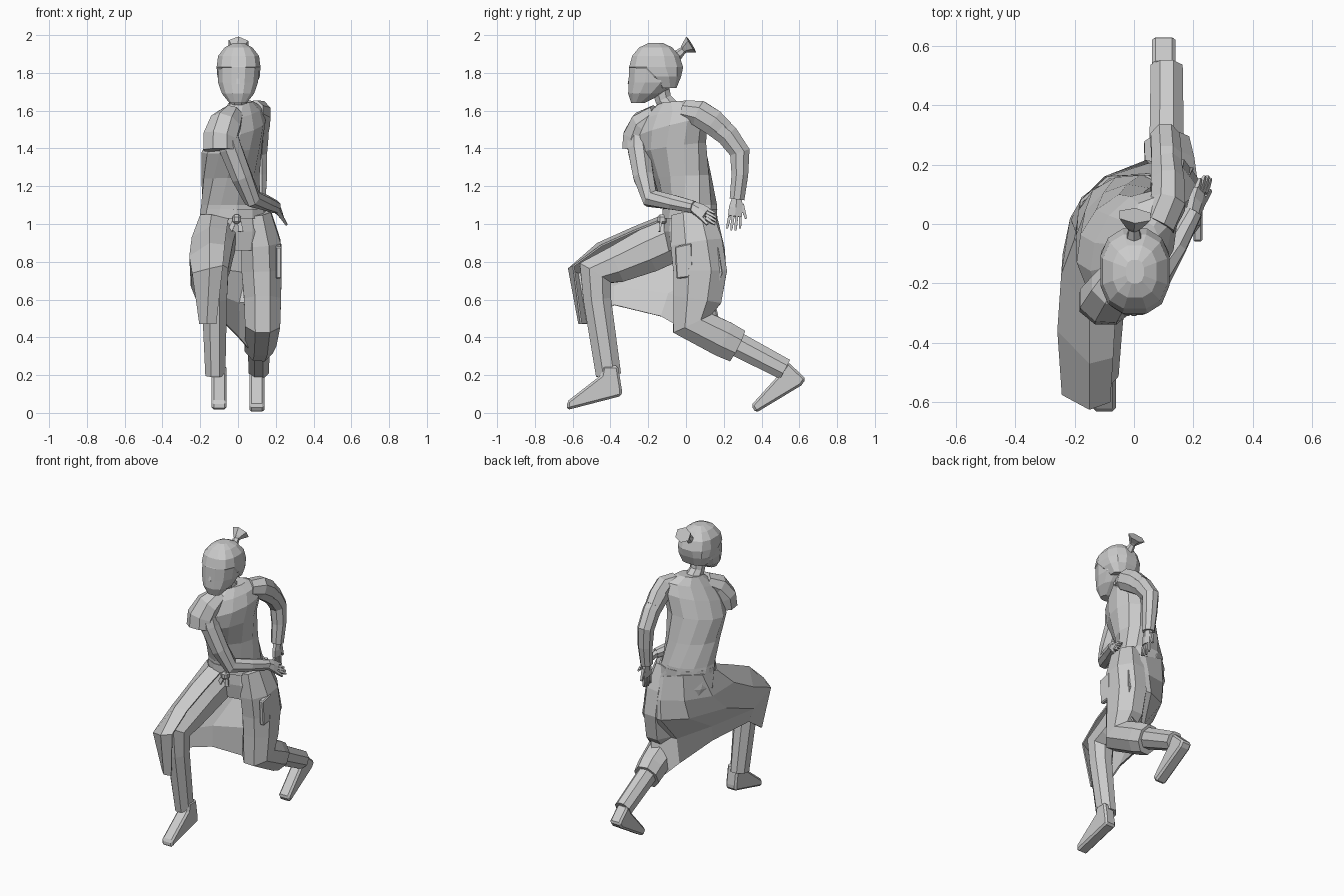
import bpy, bmesh
from math import sin, cos, pi, radians, copysign
from mathutils import Vector as V


def build(name, verts, faces):
    bm = bmesh.new()
    vs = [bm.verts.new(v) for v in verts]
    for f in faces:
        bm.faces.new([vs[i] for i in f])
    bmesh.ops.recalc_face_normals(bm, faces=bm.faces)
    me = bpy.data.meshes.new(name)
    bm.to_mesh(me)
    bm.free()
    ob = bpy.data.objects.new(name, me)
    bpy.context.collection.objects.link(ob)
    return ob


def loft(name, rings, caps=True):
    n = len(rings[0])
    verts = [p for r in rings for p in r]
    faces = [(k * n + i, k * n + (i + 1) % n, (k + 1) * n + (i + 1) % n, (k + 1) * n + i)
             for k in range(len(rings) - 1) for i in range(n)]
    if caps:
        faces += [tuple(range(n)), tuple(range(len(verts) - n, len(verts)))]
    return build(name, verts, faces)


def limb(name, pts, n=8, ref=(1, 0, 0)):
    """Tube through (x, y, z, half width, half depth), rings square to the path."""
    c = [V(p[:3]) for p in pts]
    rings = []
    for i, p in enumerate(pts):
        a = (c[i] - c[i - 1]).normalized() if i else V()
        b = (c[i + 1] - c[i]).normalized() if i < len(c) - 1 else V()
        t = (a + b).normalized()
        v = t.cross(V(ref)).normalized()
        u = v.cross(t)
        rings.append([c[i] + (u * p[3] * cos(w) + v * p[4] * sin(w)) * 1.06
                      for w in ((k + .5) * 2 * pi / n for k in range(n))])
    return loft(name, rings)


def stack(name, pts, n=10, square=1):
    """Level rings (x, y, z, half width, half depth, turn, tilt)."""
    rings = []
    for x, y, z, a, b, turn, tilt in pts:
        s, c = sin(radians(turn)), cos(radians(turn))
        ring = []
        for k in range(n):
            w = (k + .5) * 2 * pi / n
            u = a * copysign(abs(cos(w)) ** square, cos(w)) * 1.03
            v = b * copysign(abs(sin(w)) ** square, sin(w)) * 1.02
            ring.append((x + u * c - v * s, y + u * s + v * c, z + u * tilt))
        rings.append(ring)
    return loft(name, rings)


def slab(name, profile, x0, x1, bevel=.012):
    """Side profile (y, z) extruded along x."""
    ob = loft(name, [[(x, y, z) for y, z in profile] for x in (x0, x1)])
    m = ob.modifiers.new("bevel", 'BEVEL')
    m.width, m.segments = bevel, 1
    return ob


def hand(name, wrist, tip, spread):
    """Palm, four fingers and a thumb between wrist and fingertip."""
    w, t, s = V(wrist), V(tip), V(spread)
    mid = w.lerp(t, .55)
    limb(name + "_palm", [(*w, .028, .022), (*w.lerp(t, .3), .04, .02), (*mid, .04, .015)], 6, s)
    for i in range(4):
        o = s * (i - 1.5) * .021
        a, b = mid + o * .9, t + o * 1.1 - (t - w) * .06 * abs(i - 1.5)
        limb(f"{name}_finger_{i + 1}", [(*a, .01, .01), (*a.lerp(b, .5), .01, .01), (*b, .006, .006)], 4, s)
    a = w.lerp(t, .2) + s * .03
    b = w.lerp(t, .62) + s * .06
    limb(name + "_thumb", [(*a, .014, .014), (*b, .008, .008)], 4, s.cross(t - w))


# Torso, twisted so the right shoulder leads
stack("torso", [(0, .03, .86, .17, .12, 10, 0), (-.01, .03, .96, .2, .14, 15, 0),
                (-.035, .02, 1.1, .165, .135, 30, 0), (-.04, -.02, 1.25, .165, .135, 45, .05),
                (-.033, -.07, 1.4, .185, .145, 58, .15), (0, -.075, 1.51, .195, .125, 62, .25),
                (.015, -.07, 1.59, .17, .09, 62, .22), (.015, -.07, 1.645, .08, .06, 62, .1)], 12)
stack("belt", [(-.02, .02, 1.03, .18, .14, 22, 0), (-.025, .02, 1.08, .174, .139, 26, 0)], 12)
slab("belt_knot", [(-.15, 1.0), (-.1, 1.0), (-.1, 1.05), (-.15, 1.05)], -.03, .015)
for i, x in enumerate((-.045, .015)):
    limb(f"belt_end_{i + 1}", [(x * .3, -.13, 1.03, .012, .008), (x, -.14, .96, .018, .006)], 4)

# Neck, head, hair and topknot
limb("neck", [(.005, -.07, 1.6, .055, .05), (0, -.12, 1.66, .045, .045), (0, -.14, 1.74, .05, .05)])
stack("head", [(0, -.255, 1.64, .045, .035, 0, 0), (0, -.215, 1.69, .085, .092, 0, 0),
               (0, -.175, 1.75, .106, .13, 0, 0), (.003, -.165, 1.83, .11, .138, 0, 0),
               (.003, -.16, 1.9, .09, .11, 0, 0), (.003, -.16, 1.945, .05, .06, 0, 0)], 12, .85)
stack("hair", [(.003, -.1, 1.72, .085, .05, 0, 0), (.003, -.125, 1.78, .112, .1, 0, 0),
               (.003, -.158, 1.83, .116, .144, 0, 0), (.003, -.16, 1.89, .108, .126, 0, 0),
               (.003, -.16, 1.935, .073, .088, 0, 0), (.003, -.16, 1.957, .03, .04, 0, 0)], 12, .8)
limb("nose", [(0, -.29, 1.79, .008, .012), (0, -.3, 1.74, .012, .012)], 4)
limb("topknot", [(0, -.06, 1.88, .03, .03), (0, -.015, 1.92, .018, .018),
                 (0, -.005, 1.93, .03, .025), (.003, .028, 1.95, .057, .047)], 6)

# Left arm swung back
limb("left_sleeve", [(.08, .0, 1.6, .06, .055), (.115, .07, 1.585, .06, .07),
                     (.115, .14, 1.54, .055, .07), (.11, .2, 1.49, .05, .06)])
limb("left_arm", [(.11, .12, 1.55, .055, .065), (.11, .22, 1.47, .052, .06), (.105, .285, 1.38, .05, .055),
                  (.11, .285, 1.26, .045, .045), (.11, .27, 1.13, .037, .04)])
hand("left_hand", (.11, .27, 1.14), (.12, .25, .96), (0, 1, 0))

# Right arm folded across the body
limb("right_sleeve", [(-.03, -.15, 1.58, .06, .055), (-.065, -.22, 1.53, .085, .075),
                      (-.095, -.255, 1.46, .09, .08), (-.095, -.265, 1.39, .09, .075)])
limb("right_arm", [(-.07, -.25, 1.5, .06, .06), (-.04, -.25, 1.4, .06, .06), (.02, -.225, 1.25, .055, .055),
                   (.075, -.185, 1.135, .045, .05), (.14, -.07, 1.115, .04, .04), (.2, .04, 1.09, .03, .033)])
hand("right_hand", (.195, .03, 1.095), (.245, .165, 1.02), (.5, 0, -.85))

# Front (right) leg, bent at the knee
limb("front_trouser", [(-.1, .0, .95, .1, .12), (-.125, -.2, .86, .1, .12), (-.135, -.37, .785, .095, .1),
                       (-.13, -.48, .74, .08, .1), (-.125, -.47, .6, .068, .075),
                       (-.12, -.41, .2, .054, .068)])
slab("front_shoe", [(-.63, .015), (-.34, .09), (-.34, .125), (-.36, .25), (-.44, .25), (-.45, .2), (-.63, .06)],
     -.14, -.06)

# Back (left) leg, stretched behind
limb("back_trouser", [(.1, .03, 1.06, .075, .11), (.12, .055, .9, .108, .14), (.125, .075, .75, .108, .145),
                      (.13, .06, .6, .1, .13), (.13, .035, .475, .095, .116),
                      (.12, .2, .39, .085, .098), (.11, .27, .355, .078, .092)])
limb("back_shin", [(.11, .2, .4, .06, .068), (.11, .525, .23, .055, .058)])
slab("back_shoe", [(.37, 0), (.61, .145), (.635, .18), (.54, .27), (.49, .2), (.345, .04)], .06, .14)
slab("pocket", [(-.05, .71), (.04, .72), (.03, .9), (-.06, .88)], .2, .23, .006)

# Coat skirt: over the front thigh, round the back and onto the back leg
rails = [
    [(-.05, -.12, 1.03), (-.14, -.12, 1.05), (-.2, -.05, 1.05), (-.18, .08, 1.06), (-.09, .16, 1.06),
     (.05, .17, 1.02), (.17, .12, 1)],
    [(-.06, -.27, .97), (-.15, -.28, .985), (-.245, -.17, .93), (-.215, .02, .9), (-.1, .16, .89),
     (.05, .205, .87), (.19, .17, .87)],
    [(-.07, -.45, .89), (-.15, -.47, .9), (-.258, -.36, .83), (-.24, -.1, .78), (-.115, .13, .76),
     (.04, .215, .74), (.2, .19, .74)],
    [(-.08, -.6, .78), (-.15, -.625, .765), (-.243, -.575, .74), (-.25, -.38, .67), (-.135, -.09, .63),
     (0, .1, .58), (.17, .15, .6)],
    [(-.115, -.56, .47), (-.165, -.57, .47), (-.205, -.53, .47), (-.21, -.38, .57), (-.11, -.13, .51),
     (0, .07, .4), (.08, .22, .31)]]
n = len(rails[0])
skirt = build("coat_skirt", [p for r in rails for p in r],
              [(k * n + i, k * n + i + 1, (k + 1) * n + i + 1, (k + 1) * n + i)
               for k in range(len(rails) - 1) for i in range(n - 1)])
skirt.modifiers.new("cloth", 'SOLIDIFY').thickness = .01
